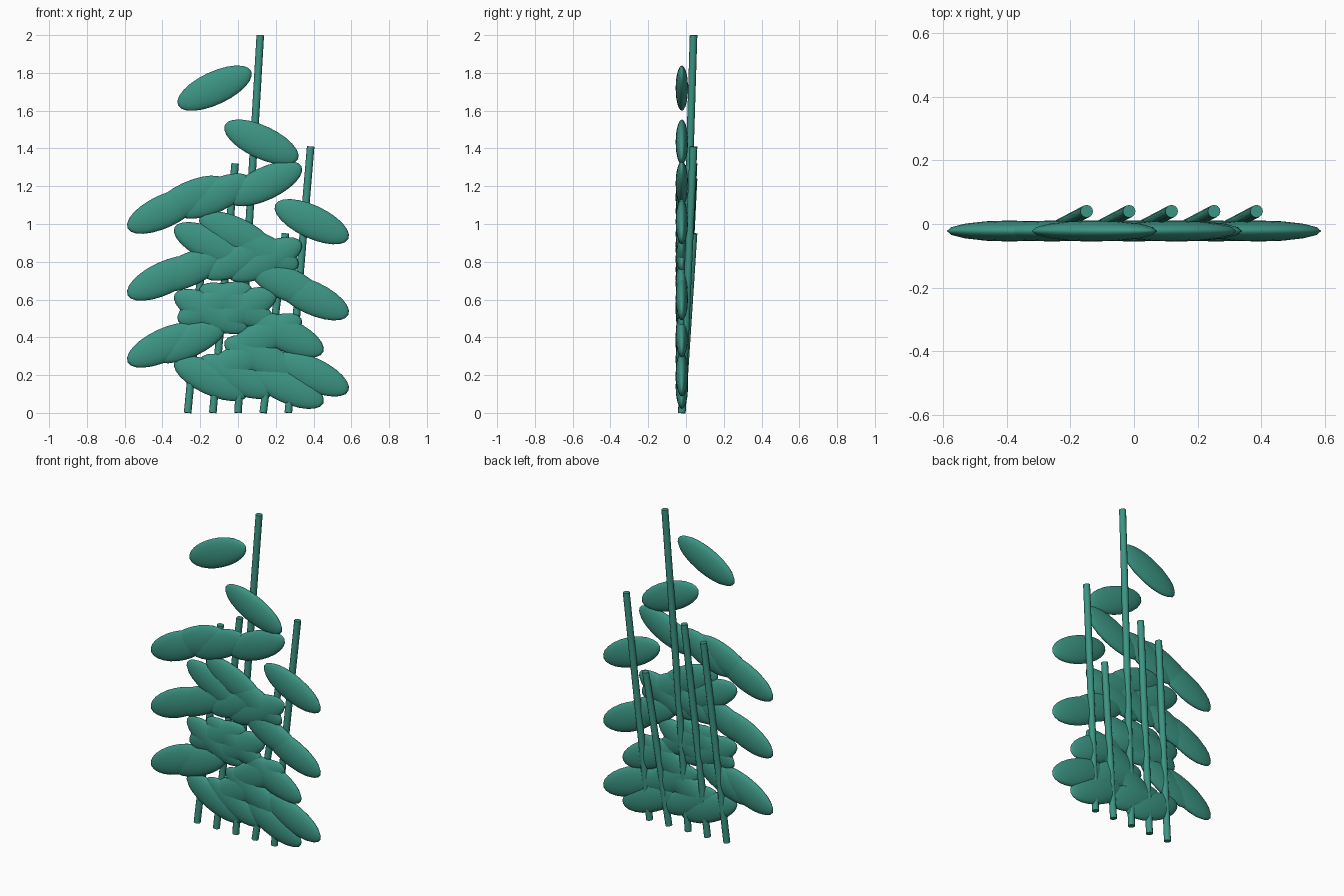
import bpy
from mathutils import Vector, Euler
from math import radians

if "Cube" in bpy.data.objects:
    bpy.data.objects.remove(bpy.data.objects["Cube"])

green = bpy.data.materials.new("teal_green")
green.diffuse_color = (0.045, 0.30, 0.23, 1)
green.use_nodes = True
green.node_tree.nodes["Principled BSDF"].inputs["Base Color"].default_value = green.diffuse_color

HEIGHTS = [1.24, 1.32, 2.0, 0.95, 1.41]   # one per stem, left to right
SPACING = 0.1333
LEAN = Vector((0.118, 0.062, 0))          # sideways shift from foot to tip
PLANE_Y = -0.022                          # plane of the feet and leaves


def finish(name):
    ob = bpy.context.object
    ob.name = name
    ob.data.materials.append(green)
    bpy.ops.object.shade_smooth_by_angle(angle=radians(40))
    return ob


def stem(name, start, end, radius=0.02):
    axis = end - start
    bpy.ops.mesh.primitive_cylinder_add(
        vertices=12, radius=radius, depth=axis.length, location=(start + end) / 2,
        rotation=axis.to_track_quat('Z', 'Y').to_euler())
    return finish(name)


def leaf(name, centre, side):
    # flattened ellipsoid drooping outwards
    bpy.ops.mesh.primitive_uv_sphere_add(segments=16, ring_count=12, radius=1, location=centre)
    ob = bpy.context.object
    ob.scale = (0.214, 0.033, 0.087)
    ob.rotation_euler = Euler((0, side * radians(25), 0))
    return finish(name)


for i, height in enumerate(HEIGHTS):
    x = (i - 2) * SPACING
    foot = Vector((x, PLANE_Y, 0))
    stem(f"stem_{i + 1}", foot, foot + LEAN + Vector((0, 0, height)))
    # six leaves alternating right and left up the stem
    for k in range(6):
        side = 1 if k % 2 == 0 else -1
        leaf(f"leaf_{i + 1}_{k + 1}",
             (x + side * 0.124, PLANE_Y, height * (k + 1) / 7 + 0.005), side)
